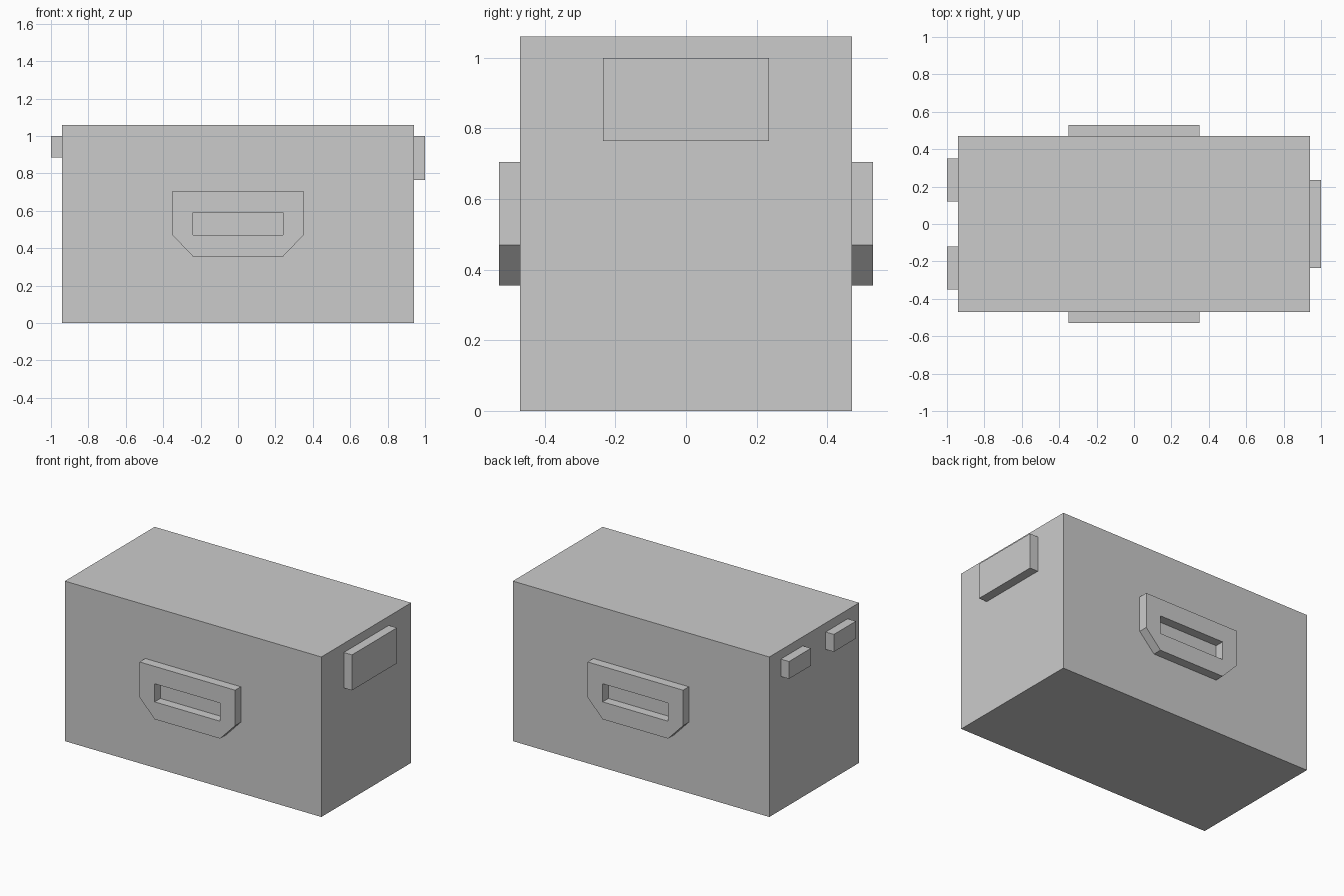
import bpy
import bmesh
from mathutils import Matrix, Vector

if "Cube" in bpy.data.objects:
    bpy.data.objects.remove(bpy.data.objects["Cube"], do_unlink=True)

grey = bpy.data.materials.new("plain_grey")
grey.use_nodes = True
grey.diffuse_color = (0.6, 0.6, 0.6, 1)
grey.node_tree.nodes["Principled BSDF"].inputs["Base Color"].default_value = (0.6, 0.6, 0.6, 1)


def finish(name, bm):
    bmesh.ops.recalc_face_normals(bm, faces=bm.faces)
    mesh = bpy.data.meshes.new(name)
    bm.to_mesh(mesh)
    bm.free()
    mesh.materials.append(grey)
    obj = bpy.data.objects.new(name, mesh)
    bpy.context.collection.objects.link(obj)
    return obj


def box(name, low, high):
    low, high = Vector(low), Vector(high)
    bm = bmesh.new()
    place = Matrix.Translation((low + high) / 2) @ Matrix.Diagonal((high - low).to_4d())
    bmesh.ops.create_cube(bm, size=1, matrix=place)
    return finish(name, bm)


def handle(name, side):
    """Clipped plate with a slot, standing off the front or back wall."""
    inner, outer = side * WALL_Y, side * HANDLE_Y
    outline = [(-0.35, 0.705), (-0.35, 0.47), (-0.24, 0.355),
               (0.24, 0.355), (0.35, 0.47), (0.35, 0.705)]
    slot = [(-0.24, 0.59), (-0.24, 0.47), (0.24, 0.47), (0.24, 0.59)]
    bm = bmesh.new()
    edges = []
    for loop in (outline, slot):
        verts = [bm.verts.new((x, outer, z)) for x, z in loop]
        edges += [bm.edges.new((v, verts[i - 1])) for i, v in enumerate(verts)]
    bmesh.ops.triangle_fill(bm, edges=edges, use_beauty=True)
    bmesh.ops.dissolve_limit(bm, angle_limit=0.01, verts=bm.verts, edges=bm.edges)
    walls = bmesh.ops.extrude_face_region(bm, geom=bm.faces[:])
    moved = [g for g in walls["geom"] if isinstance(g, bmesh.types.BMVert)]
    bmesh.ops.translate(bm, verts=moved, vec=(0, inner - outer, 0))
    return finish(name, bm)


WALL_X, WALL_Y, HANDLE_Y, TOP = 0.94, 0.47, 0.53, 1.06

# Main body
box("case_body", (-WALL_X, -WALL_Y, 0), (WALL_X, WALL_Y, TOP))

# Carrying handles
handle("front_handle", -1)
handle("back_handle", 1)

# Latch block on the left end, two hinge blocks on the right end
box("latch_block", (WALL_X, -0.235, 0.765), (1, 0.235, 1))
box("front_hinge_block", (-1, -0.35, 0.885), (-WALL_X, -0.12, 1))
box("back_hinge_block", (-1, 0.12, 0.885), (-WALL_X, 0.35, 1))
